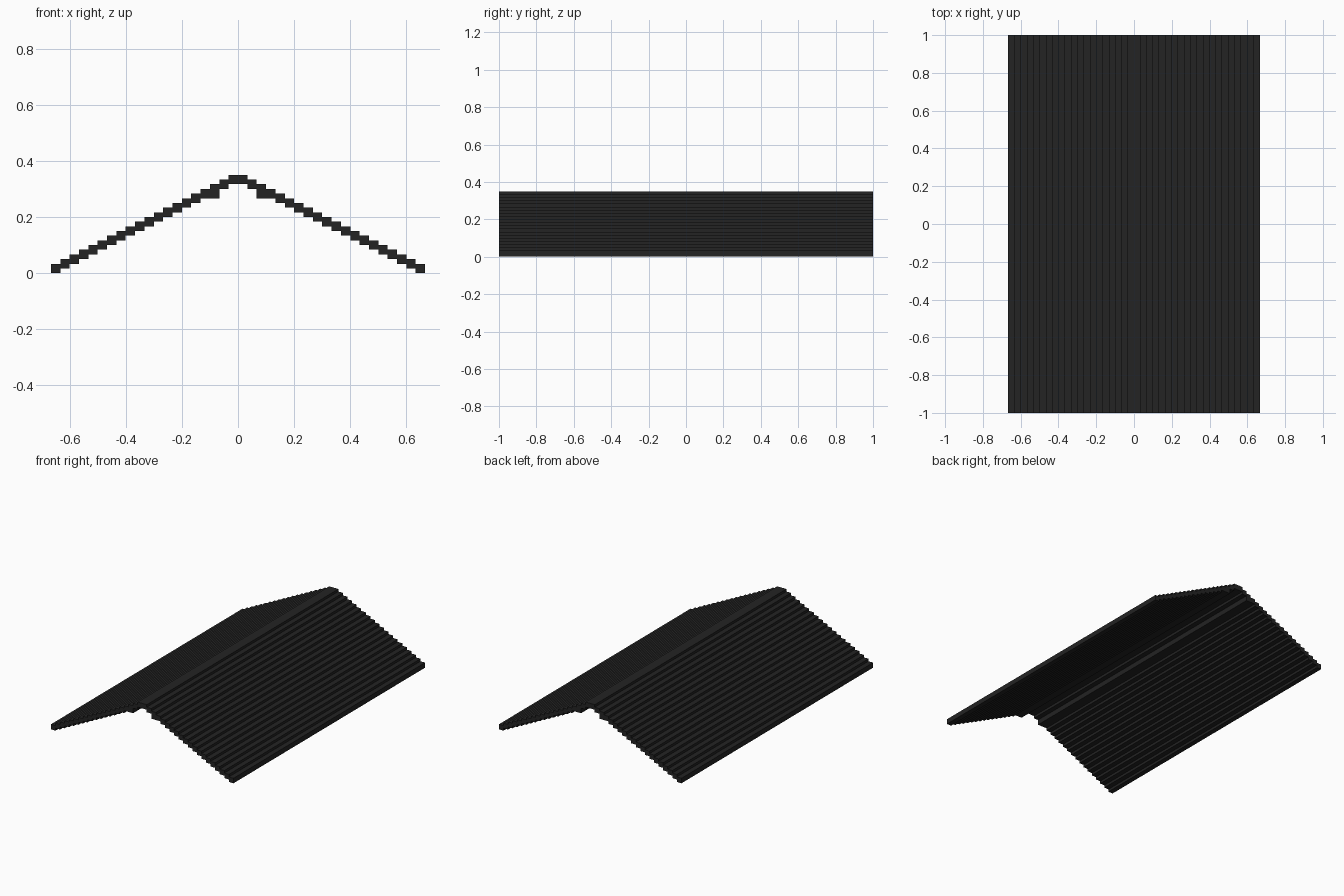
import bpy
import bmesh

cube = bpy.data.objects.get("Cube")
if cube:
    bpy.data.objects.remove(cube, do_unlink=True)

STEP = 1 / 30        # plank width and thickness
RISE = STEP / 2      # height gained by each plank
STEPS = 19           # planks on each slope
LENGTH = 2.0

charcoal = bpy.data.materials.new("charcoal")
charcoal.use_nodes = True
charcoal.diffuse_color = (0.017, 0.017, 0.017, 1)
charcoal.node_tree.nodes["Principled BSDF"].inputs["Base Color"].default_value = charcoal.diffuse_color


def beam(name, x0, x1, z0, z1):
    """Full-length square beam along y, flat shaded."""
    bm = bmesh.new()
    bmesh.ops.create_cube(bm, size=1)
    bmesh.ops.scale(bm, vec=(x1 - x0, LENGTH, z1 - z0), verts=bm.verts)
    bmesh.ops.translate(bm, vec=((x0 + x1) / 2, 0, (z0 + z1) / 2), verts=bm.verts)
    mesh = bpy.data.meshes.new(name)
    bm.to_mesh(mesh)
    bm.free()
    mesh.materials.append(charcoal)
    obj = bpy.data.objects.new(name, mesh)
    bpy.context.collection.objects.link(obj)
    return obj


def mirror(obj):
    mod = obj.modifiers.new("mirror", 'MIRROR')
    mod.use_axis = (True, False, False)


# Stepped slopes: one eave plank repeated up to the ridge, then mirrored
eave = STEP * (STEPS + 1)
slope = beam("roof_slope_planks", eave - STEP, eave, 0, STEP)
array = slope.modifiers.new("steps", 'ARRAY')
array.count = STEPS
array.use_relative_offset = False
array.use_constant_offset = True
array.constant_offset_displace = (-STEP, 0, RISE)
mirror(slope)

# Ridge beam across the top
beam("ridge_beam", -STEP, STEP, STEPS * RISE, STEPS * RISE + STEP)

# Purlins under the slopes, filling the step beside the ridge
base = (STEPS - 3) * RISE
mirror(beam("purlin", 2 * STEP, 3 * STEP, base, base + RISE))
